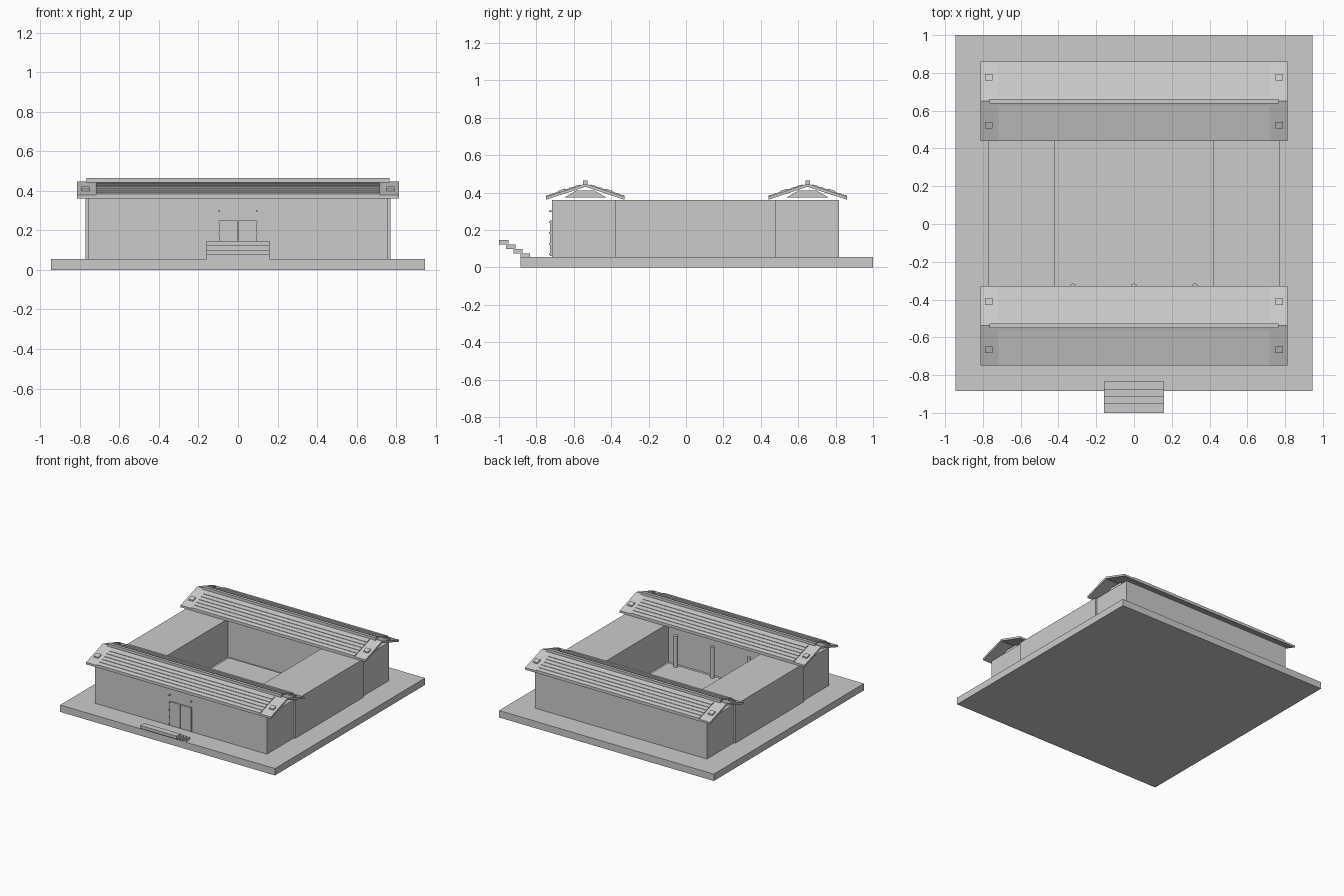
import bpy, bmesh
from math import radians

cube = bpy.data.objects.get("Cube")
if cube:
    bpy.data.objects.remove(cube, do_unlink=True)

grey = bpy.data.materials.new("plain grey")
grey.use_nodes = True
colour = (0.6, 0.6, 0.6, 1)
grey.diffuse_color = colour
grey.node_tree.nodes["Principled BSDF"].inputs["Base Color"].default_value = colour


def finish(name, bm):
    bmesh.ops.recalc_face_normals(bm, faces=bm.faces)
    mesh = bpy.data.meshes.new(name)
    bm.to_mesh(mesh)
    bm.free()
    mesh.materials.append(grey)
    obj = bpy.data.objects.new(name, mesh)
    bpy.context.collection.objects.link(obj)
    return obj


def prism(name, profile, x0, x1):
    """Extrude a (y, z) outline along x."""
    bm = bmesh.new()
    face = bm.faces.new([bm.verts.new((x0, y, z)) for y, z in profile])
    new = bmesh.ops.extrude_face_region(bm, geom=[face])["geom"]
    verts = [v for v in new if isinstance(v, bmesh.types.BMVert)]
    bmesh.ops.translate(bm, verts=verts, vec=(x1 - x0, 0, 0))
    return finish(name, bm)


def box(name, x0, x1, y0, y1, z0, z1):
    return prism(name, [(y0, z0), (y1, z0), (y1, z1), (y0, z1)], x0, x1)


def cylinder(name, x, y, z0, z1, r, sides):
    bm = bmesh.new()
    bmesh.ops.create_cone(bm, cap_ends=True, segments=sides, radius1=r, radius2=r, depth=z1 - z0)
    bmesh.ops.translate(bm, verts=bm.verts, vec=(x, y, (z0 + z1) / 2))
    obj = finish(name, bm)
    bpy.ops.object.select_all(action="DESELECT")
    obj.select_set(True)
    bpy.context.view_layer.objects.active = obj
    bpy.ops.object.shade_smooth_by_angle(angle=radians(35))
    return obj


def slope_z(d):
    """Height of the roof boards at distance d from the ridge."""
    return 0.447 - 0.33 * d


def slope(name, yc, side, d0, d1, lift0, lift1, thick, x0, x1):
    """Sloping plank from d0 to d1 down one side of the ridge."""
    a, b = yc + side * d0, yc + side * d1
    za, zb = slope_z(d0) + lift0, slope_z(d1) + lift1
    prism(name, [(a, za), (b, zb), (b, zb - thick), (a, za - thick)], x0, x1)


# Ground platform and courtyard
box("platform", -0.945, 0.945, -0.885, 1.0, 0, 0.055)
box("courtyard_floor", -0.403, 0.403, -0.353, 0.46, 0.055, 0.062)
cylinder("courtyard_disc", 0, 0.06, 0.06, 0.068, 0.092, 16)

# Halls and side wings
box("front_hall", -0.757, 0.757, -0.717, -0.38, 0.055, 0.36)
box("rear_hall", -0.757, 0.757, 0.48, 0.818, 0.055, 0.36)
for side, label in ((1, "left"), (-1, "right")):
    x0, x1 = sorted((side * 0.422, side * 0.77))
    box(label + "_wing", x0, x1, -0.38, 0.48, 0.055, 0.36)

# Gabled roofs with overlapping tile courses
COURSES = 6
for yc, where in ((-0.538, "front"), (0.65, "rear")):
    prism(where + "_roof_beam",
          [(yc - 0.11, 0.375), (yc + 0.11, 0.375), (yc + 0.05, 0.41), (yc - 0.05, 0.41)],
          -0.72, 0.72)
    box(where + "_ridge_cap", -0.765, 0.765, yc - 0.012, yc + 0.012, 0.438, 0.464)
    for side in (-1, 1):
        slope(where + "_roof_boards", yc, side, 0, 0.21, 0, 0, 0.016, -0.813, 0.813)
        step = 0.185 / COURSES
        for i in range(COURSES):
            d = 0.025 + i * step
            slope(where + "_tile_course", yc, side, d, d + step, 0.004, 0.007, 0.008, -0.718, 0.718)
        for x in (-0.77, 0.77):
            slope(where + "_roof_block", yc, side, 0.11, 0.145, 0.01, 0.01, 0.014, x - 0.02, x + 0.02)

# Columns on the courtyard side of the front hall
for x in (-0.323, 0, 0.323):
    cylinder("courtyard_column", x, -0.331, 0.06, 0.31, 0.016, 16)

# Double door with studs
for side in (-1, 1):
    x0, x1 = sorted((side * 0.002, side * 0.097))
    box("door_leaf", x0, x1, -0.726, -0.715, 0.06, 0.25)
    for i in range(5):
        z = 0.07 + i * 0.0575
        x = side * 0.095
        box("door_stud", x - 0.004, x + 0.004, -0.732, -0.715, z - 0.004, z + 0.004)

# Entrance steps
for i in range(4):
    y, z = -1 + i * 0.0385, 0.146 - i * 0.0235
    box("entrance_step", -0.16, 0.16, y, y + 0.05, z - 0.0235, z)
